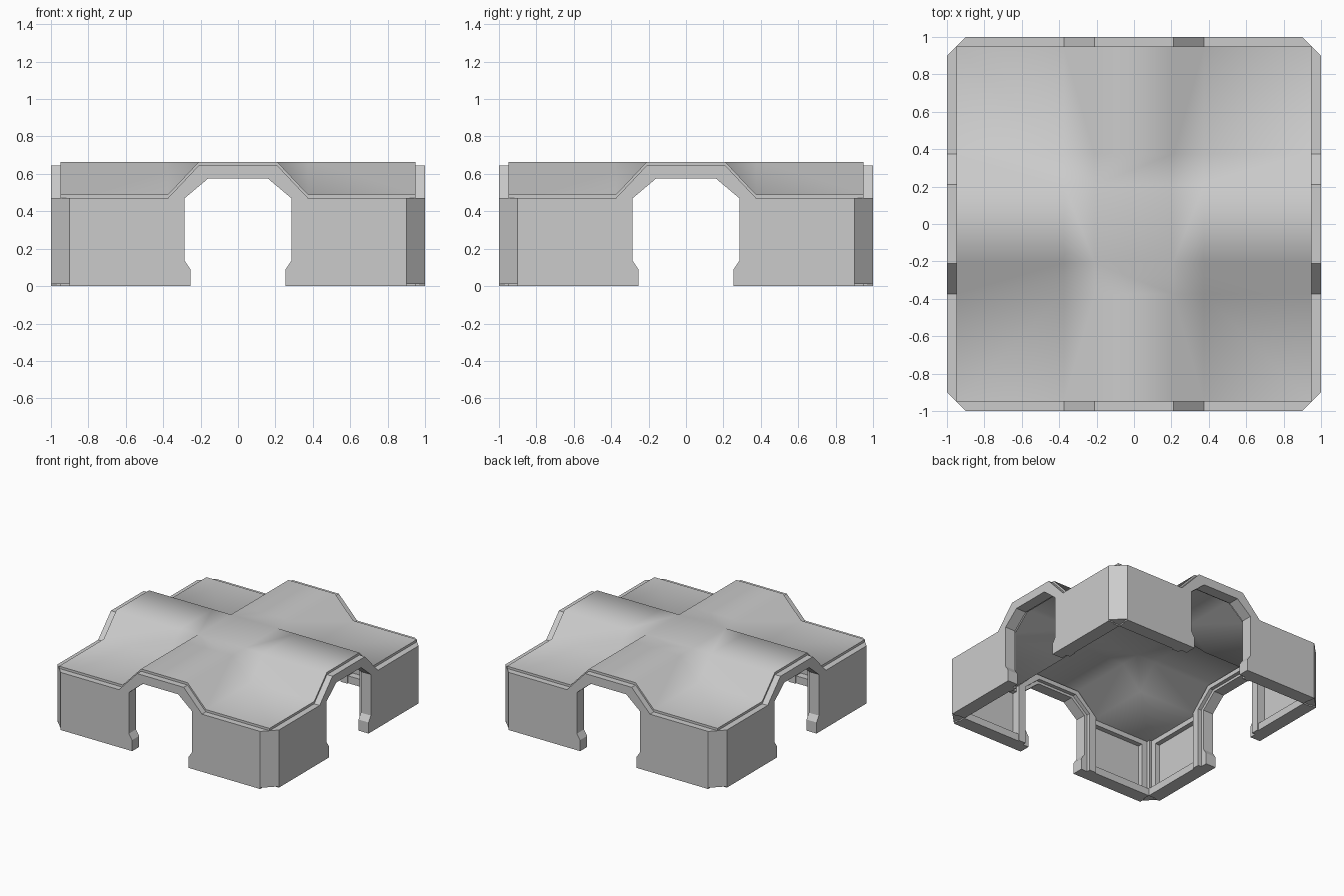
import bpy, bmesh, math

if "Cube" in bpy.data.objects:
    bpy.data.objects.remove(bpy.data.objects["Cube"])

W = 0.95               # half width of the roof
LO, HI = 0.47, 0.645   # roof underside: corners and raised arms


def make_object(name, bm, smooth_angle=None):
    bmesh.ops.recalc_face_normals(bm, faces=bm.faces)
    mesh = bpy.data.meshes.new(name)
    bm.to_mesh(mesh)
    bm.free()
    if smooth_angle:
        for p in mesh.polygons:
            p.use_smooth = True
        mesh.set_sharp_from_angle(angle=math.radians(smooth_angle))
    obj = bpy.data.objects.new(name, mesh)
    bpy.context.collection.objects.link(obj)
    return obj


def prism(name, points, lower, upper, axis, turn=0):
    """Extrude an outline along y (points are x, z) or z (points are x, y)."""
    bm = bmesh.new()
    def place(a, b, c):
        return (a, c, b) if axis == 'Y' else (a, b, c)
    low = [bm.verts.new(place(a, b, lower)) for a, b in points]
    high = [bm.verts.new(place(a, b, upper)) for a, b in points]
    bm.faces.new(low)
    bm.faces.new(high)
    for i in range(len(points)):
        j = (i + 1) % len(points)
        bm.faces.new((low[i], low[j], high[j], high[i]))
    obj = make_object(name, bm)
    obj.rotation_euler.z = math.radians(90 * turn)
    return obj


def box(name, x0, x1, y0, y1, z0, z1, turn):
    return prism(name, [(x0, y0), (x1, y0), (x1, y1), (x0, y1)], z0, z1, 'Z', turn)


def mirrored(half):
    return half + [(-x, z) for x, z in reversed(half)]


# Cross-shaped roof: two raised arms crossing, smooth shaded, thin shell
def roof_height(x, y):
    def profile(t):
        f = (0.375 - abs(t)) / (0.375 - 0.21)
        return LO + (HI - LO) * max(0, min(1, f))
    return max(profile(x), profile(y))


ticks = [-W, -0.375, -0.21, 0.21, 0.375, W]
n = len(ticks)
bm = bmesh.new()
layers = [[[bm.verts.new((x, y, roof_height(x, y) + dz)) for y in ticks] for x in ticks]
          for dz in (0, 0.019)]
for g in layers:
    for i in range(n - 1):
        for j in range(n - 1):
            a, b, c, d = g[i][j], g[i + 1][j], g[i + 1][j + 1], g[i][j + 1]
            if (i < 2) == (j < 2):          # valley follows the diagonal
                bm.faces.new((a, b, c))
                bm.faces.new((a, c, d))
            else:
                bm.faces.new((a, b, d))
                bm.faces.new((b, c, d))
rim = [(i, 0) for i in range(n)] + [(n - 1, j) for j in range(1, n)]
rim += [(i, n - 1) for i in range(n - 2, -1, -1)] + [(0, j) for j in range(n - 2, 0, -1)]
for k, (i, j) in enumerate(rim):
    p, q = rim[(k + 1) % len(rim)]
    bm.faces.new((layers[0][i][j], layers[0][p][q], layers[1][p][q], layers[1][i][j]))
make_object("roof", bm, 60)

# Doorway outlines (right half, from top of opening round to top of arch)
opening = [(0.16, 0.575), (0.285, 0.47), (0.285, 0.135), (0.255, 0.09), (0.255, 0)]
wall = mirrored(opening + [(0.9, 0), (0.9, LO), (0.375, LO), (0.21, HI)])
# reorder so the outline runs inner side, then outer side, as one closed loop
right = opening + [(0.9, 0), (0.9, LO), (0.375, LO), (0.21, HI)]
wall = mirrored(right)
rib = mirrored(opening + [(0.34, 0), (0.34, LO), (0.19, 0.615)])
liner = mirrored([(0.175, 0.595), (0.31, 0.48), (0.31, 0.0), (0.37, 0), (0.37, LO), (0.2, 0.63)])


def split_arch(name, outline, y0, y1, turn):
    """An arch outline is a closed loop once the left half is joined at the top."""
    half = outline[:len(outline) // 2]
    left = [(-x, z) for x, z in half]
    # up the inside on the right, across, down the inside on the left, back outside
    inner_end = max(i for i, p in enumerate(half) if p[1] == 0) - 1
    inner, outer = half[:inner_end + 1], half[inner_end + 1:]
    l_in, l_out = left[:inner_end + 1], left[inner_end + 1:]
    loop = inner + outer + l_out[::-1] + l_in[::-1]
    return prism(name, loop, y0, y1, 'Y', turn)


# Four identical sides
for k, side in enumerate(("front", "right", "back", "left")):
    split_arch(side + "_wall_and_arch", wall, -1.0, -0.95, k)
    split_arch(side + "_doorway_rib", rib, -0.95, -0.91, k)
    split_arch(side + "_doorway_liner", liner, -0.95, -0.88, k)
    for s, hand in ((1, "a"), (-1, "b")):
        def rail(part, x0, x1, y1, z0, z1):
            xs = sorted((s * x0, s * x1))
            box(f"{side}_{part}_{hand}", xs[0], xs[1], -0.95, y1, z0, z1, k)
        # Inner panel frame: base, top and corner rails
        rail("base_rail", 0.37, 0.89, -0.89, 0, 0.06)
        rail("top_rail", 0.37, 0.89, -0.91, 0.43, LO)
        rail("end_post", 0.84, 0.89, -0.91, 0.06, 0.43)
    # Chamfered corner panel
    prism(side + "_corner_panel",
          [(0.9, -1), (1, -0.9), (0.95, -0.89), (0.88, -0.89), (0.89, -0.95)],
          0.01, LO, 'Z', k)
